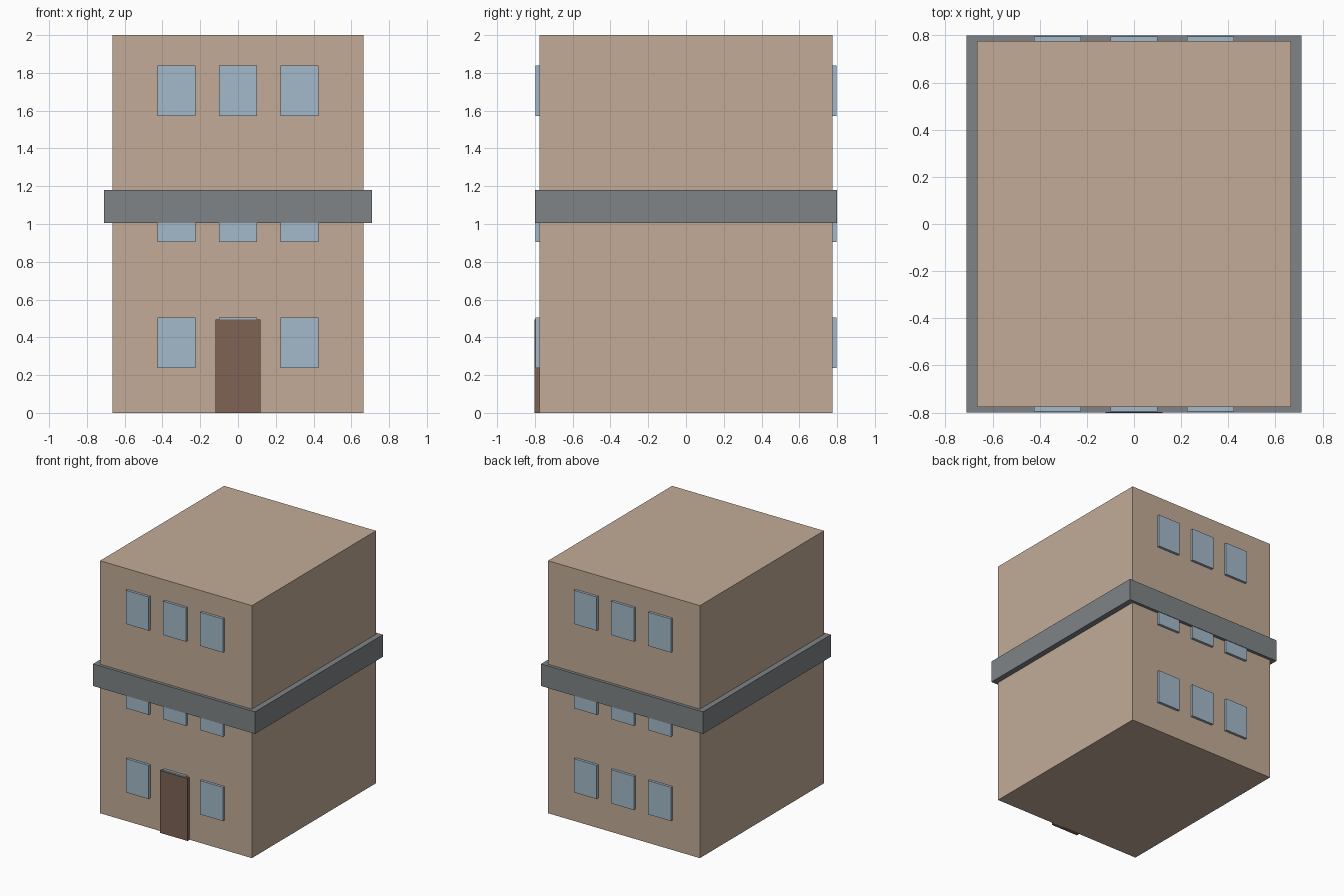
import bpy

cube = bpy.data.objects.get("Cube")
if cube:
    bpy.data.objects.remove(cube, do_unlink=True)


def make_material(name, rgb):
    mat = bpy.data.materials.new(name)
    mat.use_nodes = True
    colour = (*rgb, 1.0)
    mat.diffuse_color = colour
    mat.node_tree.nodes["Principled BSDF"].inputs["Base Color"].default_value = colour
    return mat


def box(name, low, high, mat):
    """Box spanning two opposite corners."""
    centre = [(a + b) / 2 for a, b in zip(low, high)]
    bpy.ops.mesh.primitive_cube_add(size=1, location=centre)
    obj = bpy.context.object
    obj.name = name
    obj.scale = [b - a for a, b in zip(low, high)]
    bpy.ops.object.transform_apply(location=False, rotation=False, scale=True)
    obj.data.materials.append(mat)
    return obj


wall = make_material("tan_wall", (0.54, 0.41, 0.31))
trim = make_material("grey_trim", (0.21, 0.23, 0.24))
glass = make_material("pale_blue_glass", (0.37, 0.49, 0.59))
wood = make_material("brown_wood", (0.21, 0.127, 0.089))

HALF_X, HALF_Y = 0.665, 0.776

# Main block and the ledge wrapping its middle
box("building_walls", (-HALF_X, -HALF_Y, 0), (HALF_X, HALF_Y, 2), wall)
box("middle_ledge", (-0.71, -0.8, 1.005), (0.71, 0.8, 1.18), trim)

# Three rows of three windows on the front and back
for side, sign in (("front", -1), ("back", 1)):
    y_low, y_high = sorted((sign * (HALF_Y - 0.02), sign * 0.796))
    for floor, sill in (("lower", 0.237), ("middle", 0.904), ("upper", 1.571)):
        for place, x in (("right", -0.325), ("centre", 0), ("left", 0.325)):
            box(f"{side}_{floor}_{place}_window",
                (x - 0.1, y_low, sill), (x + 0.1, y_high, sill + 0.267), glass)

# Front door, standing just proud of the window behind it
box("front_door", (-0.12, -0.802, 0), (0.12, -HALF_Y + 0.01, 0.494), wood)
